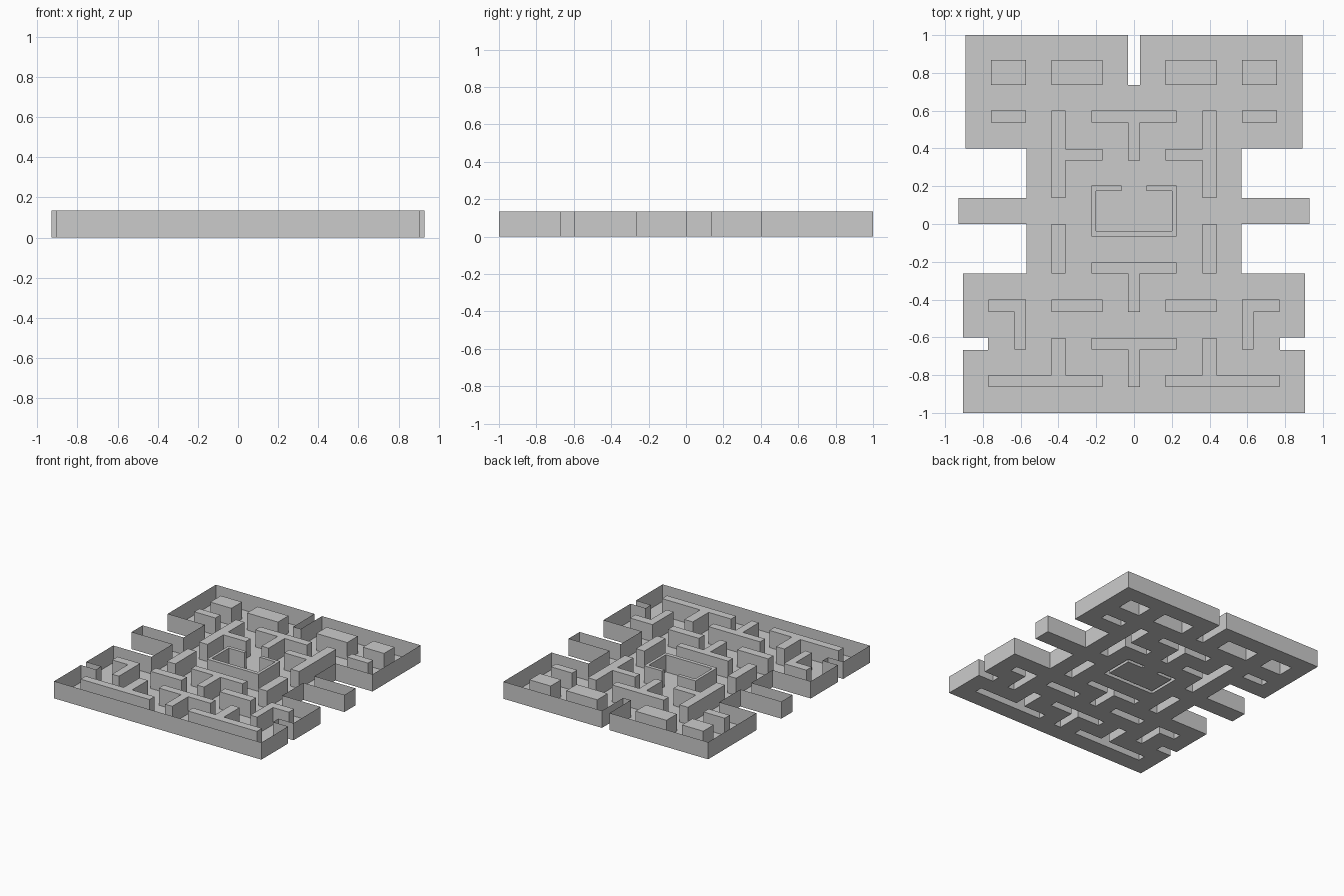
import bpy, bmesh

if "Cube" in bpy.data.objects:
    bpy.data.objects.remove(bpy.data.objects["Cube"])

H = 0.135  # wall height


def mirror(pts):
    return [(-x, y) for x, y in reversed(pts)]


def symmetric(half):
    """Close a right-hand half profile with its mirror image."""
    return half + mirror(half)


def rect(x0, x1, y0, y1):
    return [(x0, y1), (x1, y1), (x1, y0), (x0, y0)]


def finish(bm, name):
    me = bpy.data.meshes.new(name)
    bm.to_mesh(me)
    bm.free()
    ob = bpy.data.objects.new(name, me)
    bpy.context.collection.objects.link(ob)
    return ob


def walls(name, pts, cap):
    """Sheet walls around a profile, optionally closed on top."""
    bm = bmesh.new()
    low = [bm.verts.new((x, y, 0)) for x, y in pts]
    top = [bm.verts.new((x, y, H)) for x, y in pts]
    n = len(pts)
    for i in range(n):
        j = (i + 1) % n
        bm.faces.new((low[j], low[i], top[i], top[j]))
    if cap:
        bm.faces.new(list(reversed(top)))
    return finish(bm, name)


# maze outline, right half from top notch to bottom
outline = symmetric([
    (0.033, 0.735), (0.033, 1), (0.893, 1), (0.893, 0.40), (0.57, 0.40),
    (0.57, 0.137), (0.928, 0.137), (0.928, 0.0), (0.57, 0.0), (0.57, -0.263),
    (0.904, -0.263), (0.904, -0.60), (0.772, -0.60), (0.772, -0.667),
    (0.904, -0.667), (0.904, -1)])


def tee(top, under, foot):
    return symmetric([(0.225, top), (0.225, under), (0.031, under), (0.031, foot)])


# blocks on the centre line
centre = {
    "upper_t_block": tee(0.60, 0.537, 0.337),
    "middle_t_block": tee(-0.205, -0.263, -0.467),
    "lower_t_block": tee(-0.603, -0.665, -0.863),
    "centre_pen": symmetric([(0.067, 0.175), (0.067, 0.203), (0.225, 0.203),
                             (0.225, -0.067)])[:4]
    + [(-0.225, -0.067), (-0.225, 0.203), (-0.067, 0.203), (-0.067, 0.175),
       (-0.202, 0.175), (-0.202, -0.037), (0.202, -0.037), (0.202, 0.175)],
}

# blocks repeated on both sides
sides = {
    "inner_top_block": rect(0.167, 0.437, 0.737, 0.868),
    "outer_top_block": rect(0.573, 0.758, 0.737, 0.868),
    "outer_small_block": rect(0.573, 0.758, 0.537, 0.60),
    "side_t_block": [(0.363, 0.60), (0.437, 0.60), (0.437, 0.138), (0.363, 0.138),
                     (0.363, 0.337), (0.167, 0.337), (0.167, 0.397), (0.363, 0.397)],
    "upright_block": rect(0.363, 0.437, -0.263, 0.0),
    "inner_low_block": rect(0.167, 0.437, -0.467, -0.40),
    "corner_block": [(0.573, -0.40), (0.77, -0.40), (0.77, -0.467),
                     (0.633, -0.467), (0.633, -0.665), (0.573, -0.665)],
    "bottom_t_block": [(0.363, -0.603), (0.437, -0.603), (0.437, -0.80), (0.77, -0.80),
                       (0.77, -0.863), (0.167, -0.863), (0.167, -0.80), (0.363, -0.80)],
}

blocks = dict(centre)
for name, pts in sides.items():
    blocks[name + "_right"] = pts
    blocks[name + "_left"] = mirror(pts)

# outer wall and hollow blocks
walls("outer_wall", outline, False)
for name, pts in blocks.items():
    walls(name, pts, True)

# floor with an opening under every block
bm = bmesh.new()
for pts in [outline] + list(blocks.values()):
    vs = [bm.verts.new((x, y, 0)) for x, y in pts]
    for i, v in enumerate(vs):
        bm.edges.new((v, vs[(i + 1) % len(vs)]))
bmesh.ops.triangle_fill(bm, use_beauty=True, use_dissolve=False,
                        edges=bm.edges[:], normal=(0, 0, 1))
bmesh.ops.dissolve_limit(bm, angle_limit=0.01, verts=bm.verts[:], edges=bm.edges[:])
finish(bm, "maze_floor")
